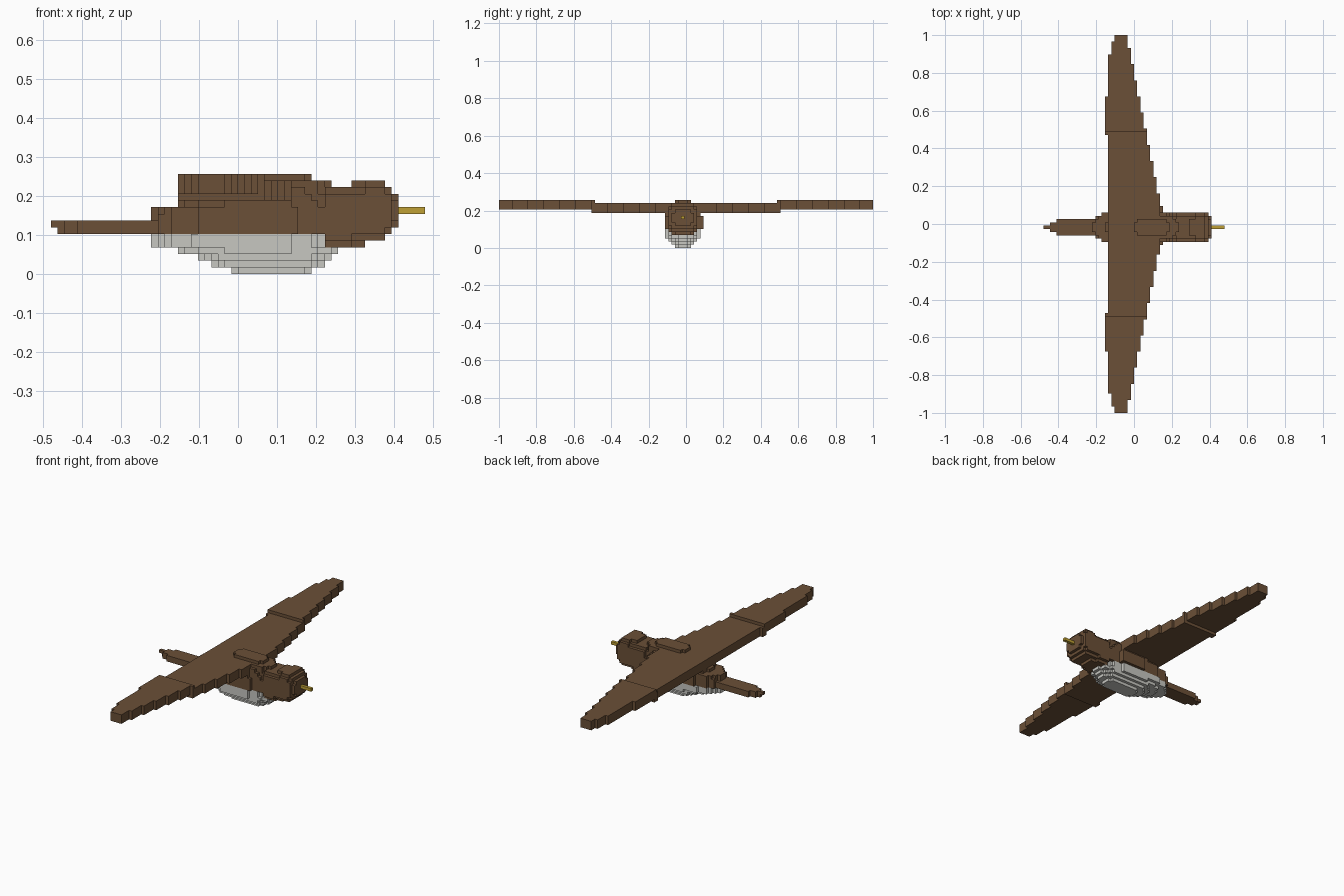
import bpy, bmesh, math
from mathutils import Vector

if "Cube" in bpy.data.objects:
    bpy.data.objects.remove(bpy.data.objects["Cube"])

V = 2 / 117                       # size of one block
ORIGIN = Vector((-28 * V, -1, 0))  # corner of the block grid
MID = 57                          # block row on the body's centre line


def material(name, rgb):
    m = bpy.data.materials.new(name)
    m.diffuse_color = (*rgb, 1)
    m.use_nodes = True
    bsdf = m.node_tree.nodes["Principled BSDF"]
    bsdf.inputs["Base Color"].default_value = (*rgb, 1)
    bsdf.inputs["Roughness"].default_value = 0.9
    return m


BROWN = material("feather brown", (0.147, 0.079, 0.038))
WHITE = material("belly white", (0.57, 0.57, 0.535))
GOLD = material("beak gold", (0.52, 0.35, 0.035))

filled = set()   # every occupied block, so hidden faces are skipped
parts = []


def add_part(name, mat, blocks):
    own = set(blocks) - filled
    filled.update(own)
    parts.append((name, mat, own))


def box(x0, x1, y0, y1, z0, z1):
    return [(i, j, k) for i in range(x0, x1) for j in range(y0, y1) for k in range(z0, z1)]


def oval_layer(k, x0, x1, hw):
    """One horizontal oval layer of blocks."""
    cx, a = (x0 + x1) / 2, (x1 - x0) / 2
    return [(i, j, k) for i in range(x0, x1) for j in range(MID - 6, MID + 7)
            if (abs(i + 0.5 - cx) / a) ** 2.3 + (abs(j - MID) / hw) ** 2.3 <= 1]


def round_slice(x0, x1, z0, z1, hw):
    """Rounded cross-section of the head, repeated along x."""
    cz, h = (z0 + z1) / 2, (z1 - z0) / 2
    return [(i, j, k) for i in range(x0, x1) for j in range(MID - 6, MID + 7)
            for k in range(z0, z1)
            if (abs(k + 0.5 - cz) / h) ** 3 + (abs(j - MID) / hw) ** 3 <= 1]


# Head: cross-sections from neck to face
head = []
for s in [(41, 45, 4, 13, 4.6), (45, 47, 4, 14, 4.6), (47, 50, 5, 14, 4.6),
          (50, 51, 6, 13, 4.4), (51, 52, 7, 12, 3.5)]:
    head += round_slice(*s)

# Body: oval layers from the belly up; the top one stands proud of the wings
belly, back = [], []
layers = [(27, 39, 2.9), (24, 41, 3.9), (22, 42, 4.9), (19, 43, 5.4), (15, 42, 5.6), (15, 42, 5.6),
          (15, 44, 5.6), (15, 44, 5.6), (15, 44, 5.6), (15, 44, 5.6), (19, 43, 5.4),
          (20, 43, 4.9), (22, 42, 4.6), (26, 42, 3.9), (28, 39, 2.9)]
for k, (x0, x1, hw) in enumerate(layers):
    (belly if k < 6 else back).extend(oval_layer(k, x0, x1, hw))
# Shoulder pad on the left flank
back += box(28, 37, MID + 6, MID + 7, 6, 10)

add_part("belly", WHITE, belly)
add_part("head", BROWN, head)
add_part("back", BROWN, back)

# Beak
add_part("beak", GOLD, box(52, 56, MID, MID + 1, 9, 10))

# Tail, narrowing to a tip
tail = box(4, 20, MID - 2, MID + 3, 6, 8) + box(2, 4, MID - 1, MID + 2, 6, 8)
tail += box(1, 2, MID, MID + 1, 6, 8) + box(0, 1, MID, MID + 1, 7, 8)
tail += box(16, 20, MID - 3, MID + 4, 6, 9)
add_part("tail", BROWN, tail)


# Wings: tapered in steps, the outer half set one block higher
def chord(d):
    trail = 20 if d < 28 else 19 if d < 40 else 20 if d < 53 else 21 if d < 57 else 22
    return trail, min(36, 37 - d // 5)


inner = []
for j in range(58 - 29, 58 + 30):
    x0, x1 = chord(abs(j - 58))
    inner += box(x0, x1, j, j + 1, 11, 14)
add_part("inner_wings", BROWN, inner)
for side, name in ((1, "left_outer_wing"), (-1, "right_outer_wing")):
    outer = []
    for d in range(29, 59):
        x0, x1 = chord(d)
        j = 58 + side * d
        outer += box(x0, x1, j, j + 1, 12, 15)
    add_part(name, BROWN, outer)


# Turn each block set into a mesh of its exposed faces
def build(name, mat, blocks):
    bm = bmesh.new()
    verts = {}

    def vert(p):
        if p not in verts:
            verts[p] = bm.verts.new(ORIGIN + Vector(p) * V)
        return verts[p]

    for b in sorted(blocks):
        for axis in range(3):
            u, w = (axis + 1) % 3, (axis + 2) % 3
            for side in (0, 1):
                n = list(b)
                n[axis] += 2 * side - 1
                if tuple(n) in filled:
                    continue
                corners = []
                for du, dw in ((0, 0), (1, 0), (1, 1), (0, 1)):
                    p = list(b)
                    p[axis] += side
                    p[u] += du
                    p[w] += dw
                    corners.append(vert(tuple(p)))
                bm.faces.new(corners if side else corners[::-1])
    mesh = bpy.data.meshes.new(name)
    bm.to_mesh(mesh)
    bm.free()
    mesh.materials.append(mat)
    bpy.context.collection.objects.link(bpy.data.objects.new(name, mesh))


for part in parts:
    build(*part)
